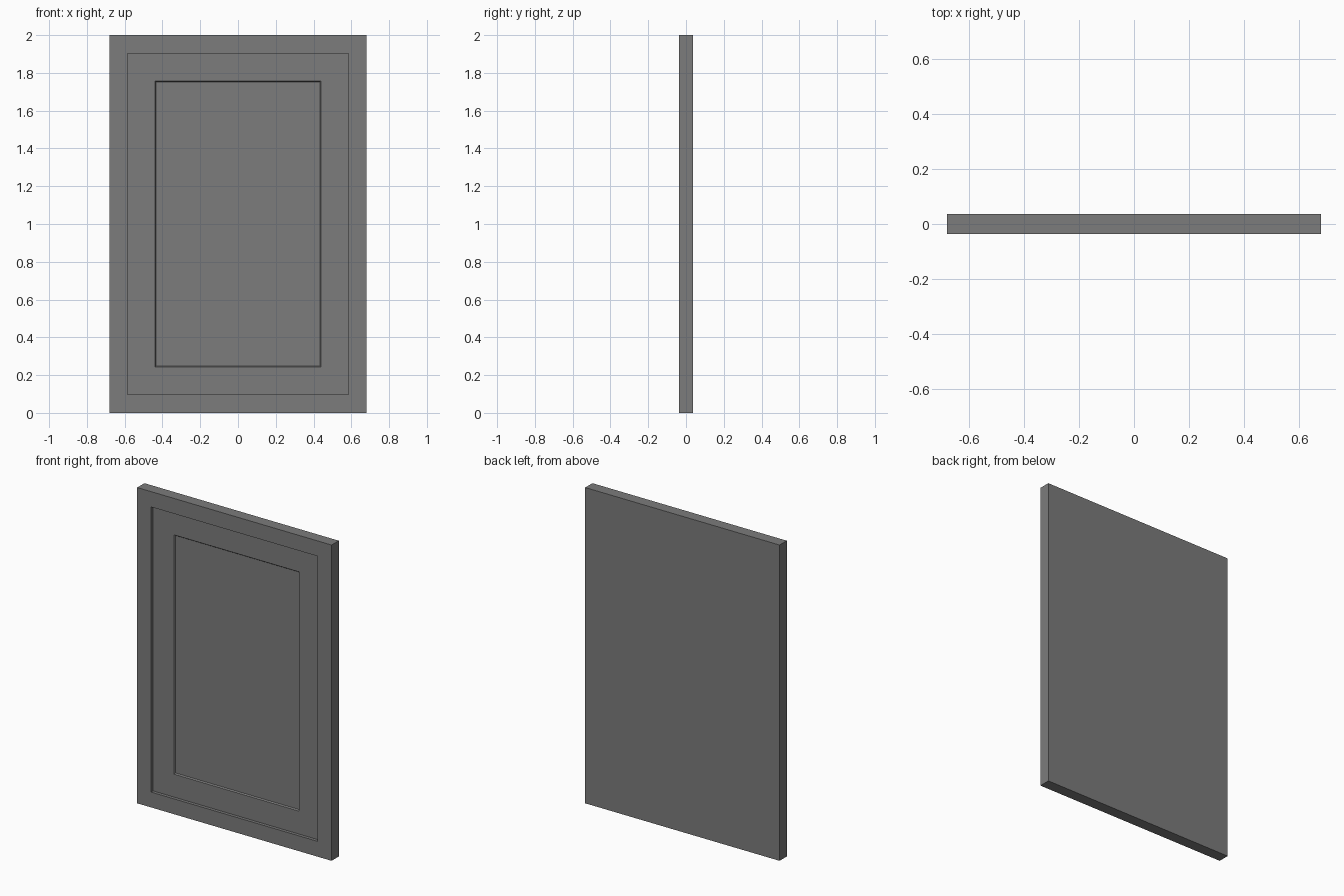
import bpy
import bmesh

cube = bpy.data.objects.get("Cube")
if cube:
    bpy.data.objects.remove(cube, do_unlink=True)

WIDTH, THICK, HEIGHT = 1.362, 0.072, 2.0

grey = bpy.data.materials.new("dark_grey")
grey.use_nodes = True
colour = (0.2, 0.2, 0.2, 1)
grey.diffuse_color = colour
grey.node_tree.nodes["Principled BSDF"].inputs["Base Color"].default_value = colour

# Door slab
bm = bmesh.new()
bmesh.ops.create_cube(bm, size=1)
for v in bm.verts:
    v.co.x *= WIDTH
    v.co.y *= THICK
    v.co.z = (v.co.z + 0.5) * HEIGHT
bm.normal_update()
panel = min(bm.faces, key=lambda f: f.calc_center_median().y)


def step_in(face, margin, depth, slope):
    """Leave a flat border, then sink the middle with walls of the given slope width."""
    bmesh.ops.inset_region(bm, faces=[face], thickness=margin, use_even_offset=True)
    bmesh.ops.inset_region(bm, faces=[face], thickness=slope, use_even_offset=True)
    for v in face.verts:
        v.co.y += depth
    bm.normal_update()


# Frame with a straight-walled recess
bmesh.ops.inset_region(bm, faces=[panel], thickness=0.097, use_even_offset=True)
wall = bmesh.ops.extrude_discrete_faces(bm, faces=[panel])
panel = wall["faces"][0]
for v in panel.verts:
    v.co.y += 0.02
bm.normal_update()

# Centre panel sunk behind a narrow sloping lip
step_in(panel, 0.145, 0.008, 0.006)

mesh = bpy.data.meshes.new("cabinet_door")
bm.to_mesh(mesh)
bm.free()
mesh.materials.append(grey)
door = bpy.data.objects.new("cabinet_door", mesh)
bpy.context.collection.objects.link(door)
